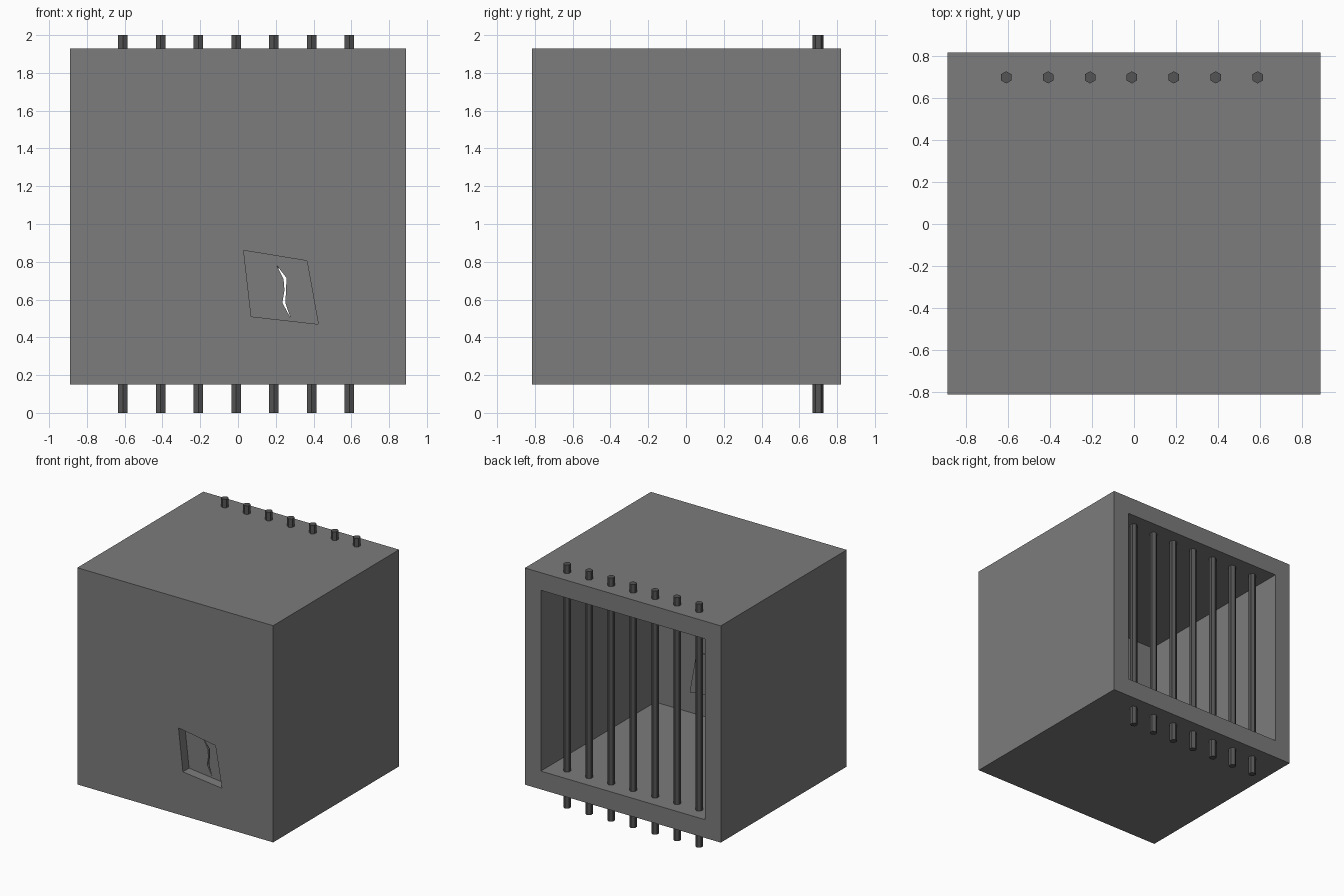
import bpy, bmesh

if "Cube" in bpy.data.objects:
    bpy.data.objects.remove(bpy.data.objects["Cube"])


def material(name, v):
    m = bpy.data.materials.new(name)
    m.diffuse_color = (v, v, v, 1)
    m.use_nodes = True
    m.node_tree.nodes["Principled BSDF"].inputs["Base Color"].default_value = m.diffuse_color
    return m


wall_grey = material("wall grey", 0.2)
bar_grey = material("dark bar grey", 0.09)


def finish(name, bm, mat):
    bmesh.ops.recalc_face_normals(bm, faces=bm.faces)
    me = bpy.data.meshes.new(name)
    bm.to_mesh(me)
    bm.free()
    me.materials.append(mat)
    ob = bpy.data.objects.new(name, me)
    bpy.context.collection.objects.link(ob)
    return ob


def prism(name, outline, y0, y1, mat):
    """Extrude an (x, z) outline from y0 to y1."""
    bm = bmesh.new()
    a = [bm.verts.new((x, y0, z)) for x, z in outline]
    b = [bm.verts.new((x, y1, z)) for x, z in outline]
    bm.faces.new(a)
    bm.faces.new(b)
    n = len(a)
    for i in range(n):
        j = (i + 1) % n
        bm.faces.new((a[i], a[j], b[j], b[i]))
    return finish(name, bm, mat)


def rect(x, z0, z1):
    return [(-x, z0), (x, z0), (x, z1), (-x, z1)]


def cut(target, cutter):
    mod = target.modifiers.new("cut", 'BOOLEAN')
    mod.operation = 'DIFFERENCE'
    mod.solver = 'EXACT'
    mod.object = cutter
    bpy.context.view_layer.objects.active = target
    bpy.ops.object.modifier_apply(modifier=mod.name)
    bpy.data.objects.remove(cutter, do_unlink=True)


# Cell: thick-walled box, open at the back, crooked window in the front
window = [(0.03, 0.86), (0.365, 0.805), (0.425, 0.47), (0.07, 0.51)]
cell = prism("cell_box", rect(0.89, 0.15, 1.93), -0.815, 0.82, wall_grey)
cut(cell, prism("room_cutter", rect(0.745, 0.30, 1.785), -0.665, 1.0, wall_grey))
cut(cell, prism("window_cutter", window, -1.0, -0.5, wall_grey))

# Recessed window panel with a jagged slit
panel = prism("window_panel", window, -0.735, -0.655, wall_grey)
slit = [(0.204, 0.783), (0.257, 0.714), (0.251, 0.582), (0.278, 0.503),
        (0.235, 0.582), (0.246, 0.651), (0.241, 0.709)]
cut(panel, prism("slit_cutter", slit, -1.0, -0.5, wall_grey))

# Seven hexagonal bars through floor and roof
for i in range(7):
    bm = bmesh.new()
    bmesh.ops.create_cone(bm, cap_ends=True, segments=6,
                          radius1=0.029, radius2=0.029, depth=2.0)
    bar = finish(f"bar_{i + 1}", bm, bar_grey)
    bar.location = (-0.61 + 0.2 * i, 0.70, 1.0)
